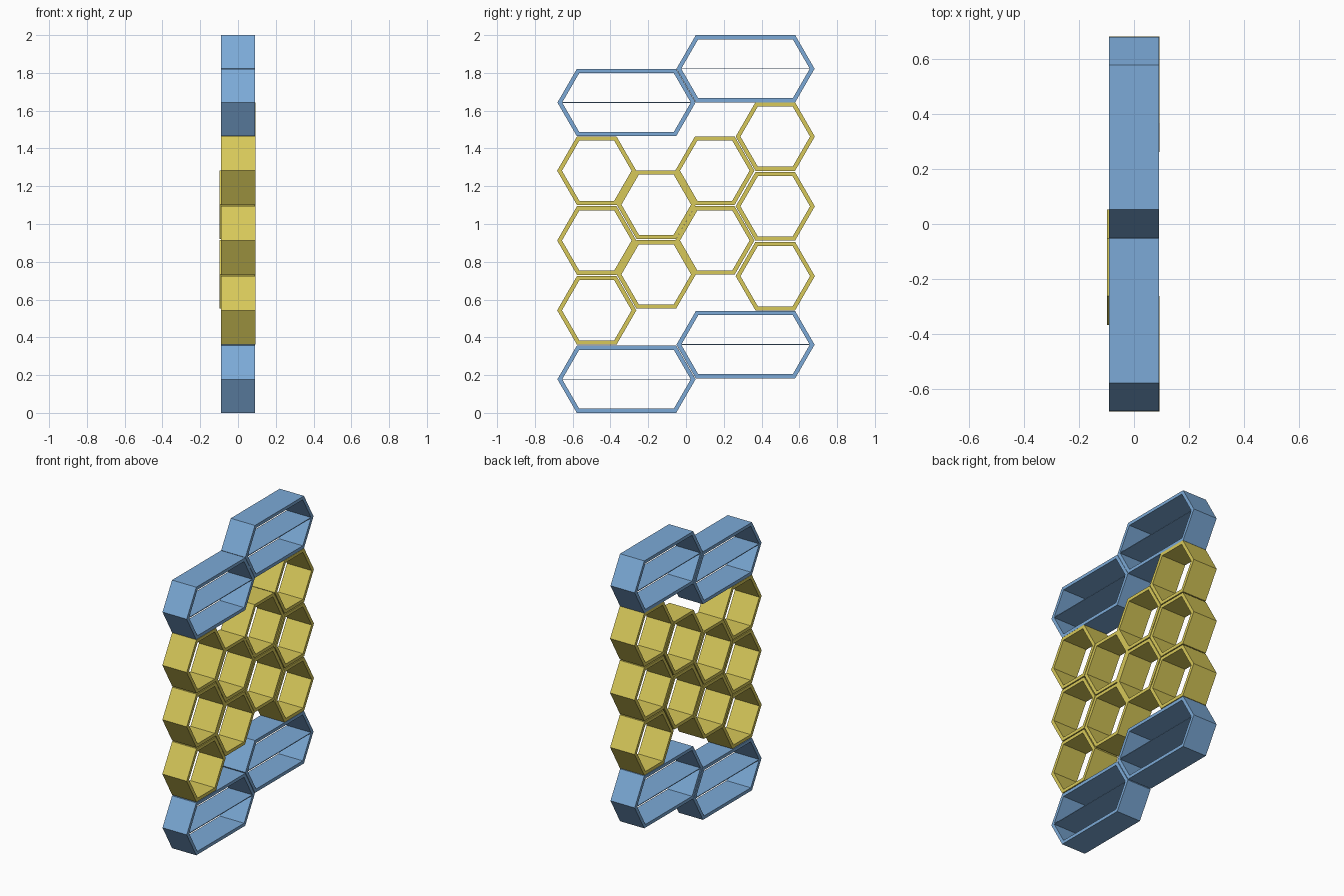
import bpy
import bmesh

if "Cube" in bpy.data.objects:
    bpy.data.objects.remove(bpy.data.objects["Cube"])


def material(name, rgb):
    m = bpy.data.materials.new(name)
    m.diffuse_color = (*rgb, 1)
    m.use_nodes = True
    m.node_tree.nodes["Principled BSDF"].inputs["Base Color"].default_value = m.diffuse_color
    return m


BLUE = material("blue", (0.20, 0.40, 0.68))
YELLOW = material("yellow", (0.68, 0.58, 0.10))
SQ3 = 3 ** 0.5
WALL = 0.022


def hexagon(h, flat):
    """Hexagon outline in y-z: half height h, half flat length, 60 degree ends."""
    e = flat + h / SQ3
    return [(e, 0), (flat, h), (-flat, h), (-e, 0), (-flat, -h), (flat, -h)]


def frame(name, y, z, h, flat, x0, x1, mat, shelf=False):
    """Open hexagonal tube along x, optionally with a thin middle shelf."""
    bm = bmesh.new()
    outer = hexagon(h, flat)
    inner = hexagon(h - WALL, flat - WALL / SQ3)
    rings = [[bm.verts.new((x, y + p, z + q)) for p, q in loop]
             for x, loop in ((x0, outer), (x1, outer), (x1, inner), (x0, inner))]
    for a, b in zip(rings, rings[1:] + rings[:1]):
        for i in range(6):
            j = (i + 1) % 6
            bm.faces.new((a[i], a[j], b[j], b[i]))
    if shelf:
        w = inner[0][0]
        made = bmesh.ops.create_cube(bm, size=1)["verts"]
        bmesh.ops.scale(bm, verts=made, vec=(x1 - x0, 2 * w, 0.005))
        bmesh.ops.translate(bm, verts=made, vec=((x0 + x1) / 2, y, z))
    bmesh.ops.recalc_face_normals(bm, faces=bm.faces)
    me = bpy.data.meshes.new(name)
    bm.to_mesh(me)
    bm.free()
    me.materials.append(mat)
    ob = bpy.data.objects.new(name, me)
    bpy.context.collection.objects.link(ob)


# long shelf frames at the bottom and top
for name, y, z in (("lower_left", -0.315, 0.178), ("lower_right", 0.315, 0.361),
                   ("upper_left", -0.315, 1.643), ("upper_right", 0.315, 1.822)):
    frame(name + "_long_shelf", y, z, 0.178, 0.263, -0.091, 0.091, BLUE, True)

# columns of honeycomb cells: y, lowest centre, count, x range
columns = ((-0.4725, 0.543, 3, -0.091, 0.092), (-0.1575, 0.733, 2, -0.098, 0.089),
           (0.1525, 0.913, 2, -0.091, 0.091), (0.4725, 0.724, 3, -0.091, 0.093))
for c, (y, z, count, x0, x1) in enumerate(columns):
    for r in range(count):
        frame(f"honeycomb_cell_{c + 1}_{r + 1}", y, z + 0.3695 * r,
              0.1815, 0.1048, x0, x1, YELLOW)
